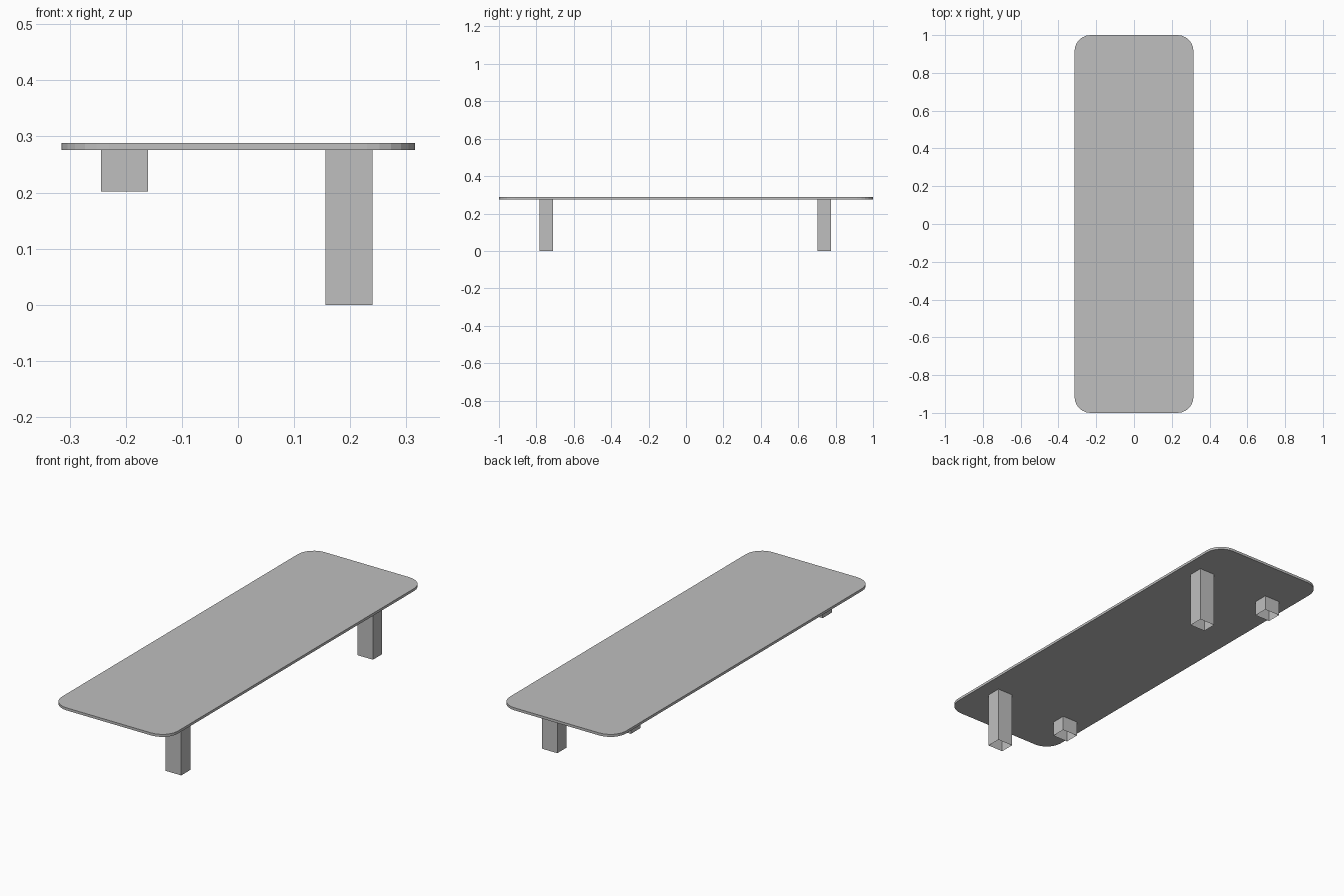
import bpy
import bmesh
from math import cos, sin, pi

cube = bpy.data.objects.get("Cube")
if cube:
    bpy.data.objects.remove(cube, do_unlink=True)

# One plain grey for the whole model
GREY = (0.52, 0.52, 0.52, 1)
grey = bpy.data.materials.new("plain_grey")
grey.use_nodes = True
grey.diffuse_color = GREY
grey.node_tree.nodes["Principled BSDF"].inputs["Base Color"].default_value = GREY

HALF_X, HALF_Y = 0.315, 1.0
UNDERSIDE, TOP = 0.276, 0.2885
CORNER_RADIUS, CORNER_STEPS = 0.085, 6


def rounded_outline():
    """Counter-clockwise rectangle outline with faceted round corners."""
    points = []
    for i, (sx, sy) in enumerate([(1, 1), (-1, 1), (-1, -1), (1, -1)]):
        cx = sx * (HALF_X - CORNER_RADIUS)
        cy = sy * (HALF_Y - CORNER_RADIUS)
        for step in range(CORNER_STEPS + 1):
            a = (i + step / CORNER_STEPS) * pi / 2
            points.append((cx + CORNER_RADIUS * cos(a), cy + CORNER_RADIUS * sin(a)))
    return points


def extrude_outline(name, outline, bottom, top, open_bottom=False):
    """Prism raised from an outline, optionally hollow underneath."""
    bm = bmesh.new()
    base = bm.faces.new([bm.verts.new((x, y, bottom)) for x, y in outline])
    raised = bmesh.ops.extrude_face_region(bm, geom=[base], use_keep_orig=True)
    moved = [v for v in raised["geom"] if isinstance(v, bmesh.types.BMVert)]
    bmesh.ops.translate(bm, verts=moved, vec=(0, 0, top - bottom))
    bmesh.ops.recalc_face_normals(bm, faces=bm.faces)
    if open_bottom:
        bmesh.ops.delete(bm, geom=[base], context="FACES_ONLY")
    mesh = bpy.data.meshes.new(name)
    bm.to_mesh(mesh)
    bm.free()
    mesh.materials.append(grey)
    obj = bpy.data.objects.new(name, mesh)
    bpy.context.collection.objects.link(obj)
    return obj


def rectangle(cx, cy, width, depth):
    return [(cx + sx * width / 2, cy + sy * depth / 2)
            for sx, sy in [(-1, -1), (1, -1), (1, 1), (-1, 1)]]


# Thin table top
extrude_outline("table_top", rounded_outline(), UNDERSIDE, TOP)

# Long legs on one side, short stubs on the other, all open underneath
for end, y in [("front", -0.747), ("back", 0.739)]:
    for kind, x, foot in [("long_leg", 0.198, 0), ("short_leg", -0.202, 0.202)]:
        extrude_outline(f"{end}_{kind}", rectangle(x, y, 0.084, 0.072),
                        foot, UNDERSIDE, open_bottom=True)
